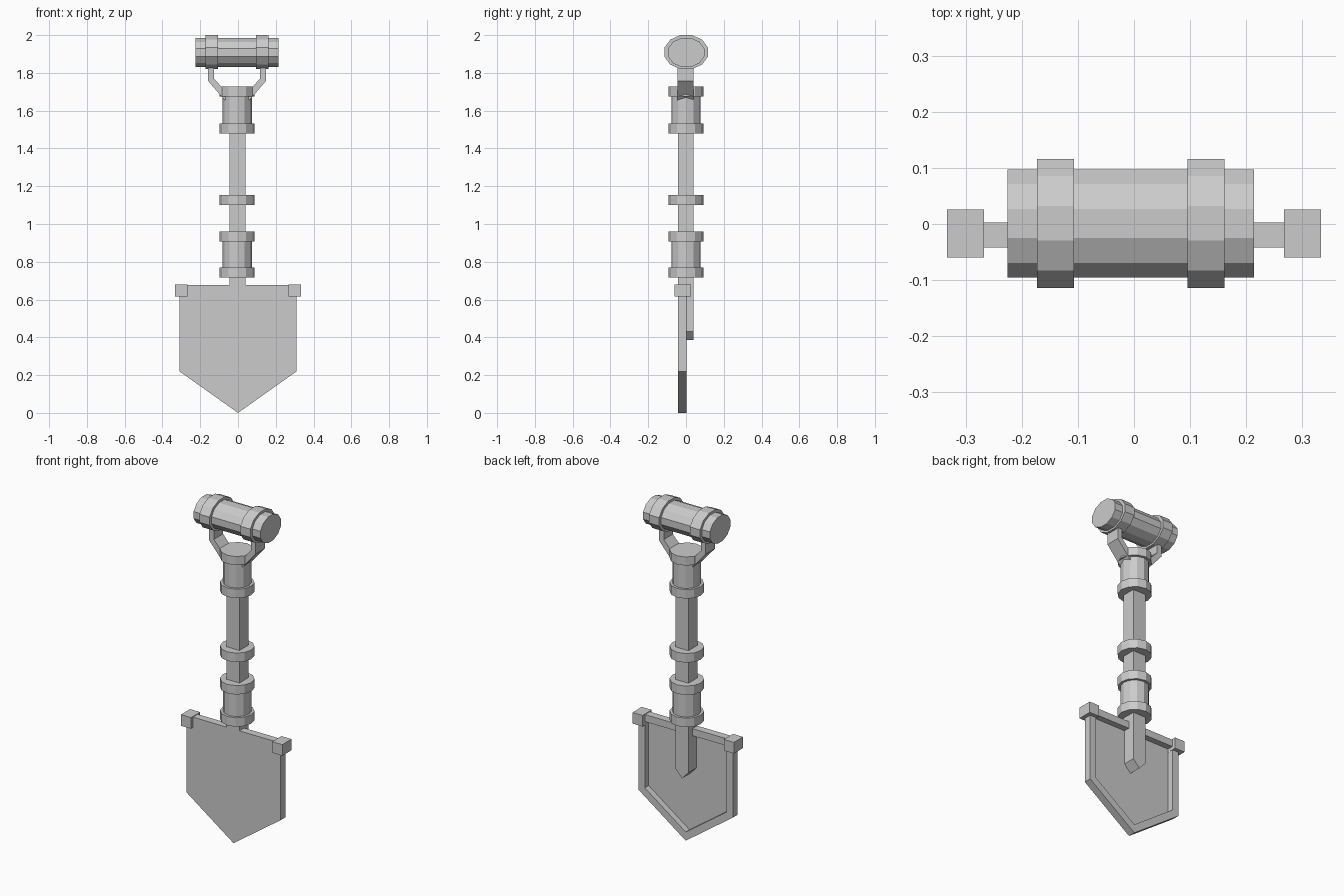
import bpy, bmesh
from math import cos, sin, radians
from mathutils import Vector

if "Cube" in bpy.data.objects:
    bpy.data.objects.remove(bpy.data.objects["Cube"])

CX = -0.005  # handle and collars sit a touch left of centre


def prism(name, profile, axis, start, end, panel=None):
    """Extrude a 2D profile along x, y or z; panel=(rim, depth) sinks the far face."""
    def place(a, b, t):
        return {'x': (t, a, b), 'y': (a, t, b), 'z': (a, b, t)}[axis]
    bm = bmesh.new()
    low = [bm.verts.new(place(a, b, start)) for a, b in profile]
    high = [bm.verts.new(place(a, b, end)) for a, b in profile]
    bm.faces.new(low[::-1])
    far = bm.faces.new(high)
    n = len(profile)
    for i in range(n):
        j = (i + 1) % n
        bm.faces.new((low[i], low[j], high[j], high[i]))
    bmesh.ops.recalc_face_normals(bm, faces=bm.faces[:])
    if panel:
        rim, depth = panel
        sink = -far.normal.copy() * depth
        bmesh.ops.inset_region(bm, faces=[far], thickness=rim, use_even_offset=True)
        floor = bmesh.ops.extrude_discrete_faces(bm, faces=[far])['faces'][0]
        bmesh.ops.translate(bm, verts=floor.verts[:], vec=Vector(sink))
        bmesh.ops.recalc_face_normals(bm, faces=bm.faces[:])
    mesh = bpy.data.meshes.new(name)
    bm.to_mesh(mesh)
    bm.free()
    obj = bpy.data.objects.new(name, mesh)
    bpy.context.collection.objects.link(obj)
    return obj


def ring(ca, cb, ra, rb, turn=0):
    """Twelve-sided ellipse profile."""
    return [(ca + ra * cos(radians(30 * i + turn)), cb + rb * sin(radians(30 * i + turn)))
            for i in range(12)]


def rect(a0, a1, b0, b1):
    return [(a0, b0), (a1, b0), (a1, b1), (a0, b1)]


# Grip with two bands
prism("grip", ring(0.001, 1.908, 0.0995, 0.08, 15), 'x', -0.225, 0.214)
for side, x in (("left", -0.173), ("right", 0.095)):
    prism("grip_band_" + side, ring(0.001, 1.91, 0.119, 0.0932, 15), 'x', x, x + 0.066)

# Bent straps joining the grip to the top collar
strap = [(0.153, 1.84), (0.153, 1.757), (0.065, 1.655),
         (0.04, 1.68), (0.122, 1.77), (0.122, 1.84)]
for side, s in (("left", -1), ("right", 1)):
    prism("strap_" + side, [(CX + s * x, z) for x, z in strap], 'y', -0.045, 0.041)

# Square shaft
prism("shaft", rect(-0.045, 0.039, -0.042, 0.041), 'z', 0.677, 1.70)

# Sleeves and collars on the shaft
for name, z0, z1 in (("upper", 1.50, 1.70), ("lower", 0.74, 0.93)):
    prism(name + "_sleeve", ring(CX, 0, 0.078, 0.078), 'z', z0, z1)
for i, (z0, z1) in enumerate(((1.676, 1.727), (1.48, 1.533), (1.10, 1.154),
                              (0.908, 0.961), (0.717, 0.77))):
    prism(f"collar_{i + 1}", ring(CX, 0, 0.093, 0.093), 'z', z0, z1)

# Blade with a sunken panel on the back
prism("blade", [(0, 0), (0.31, 0.22), (0.31, 0.677), (-0.31, 0.677), (-0.31, 0.22)],
      'y', -0.042, 0.003, panel=(0.042, 0.036))

# Pointed end of the shaft lying on the back of the blade
prism("tang", [(-0.003, 0.385), (0.039, 0.43), (0.039, 0.677), (-0.045, 0.677), (-0.045, 0.43)],
      'y', -0.035, 0.041)

# Corner blocks on the blade shoulders
for side, x in (("left", -0.333), ("right", 0.267)):
    prism("corner_block_" + side, rect(x, x + 0.066, 0.615, 0.681), 'y', -0.06, 0.026)
